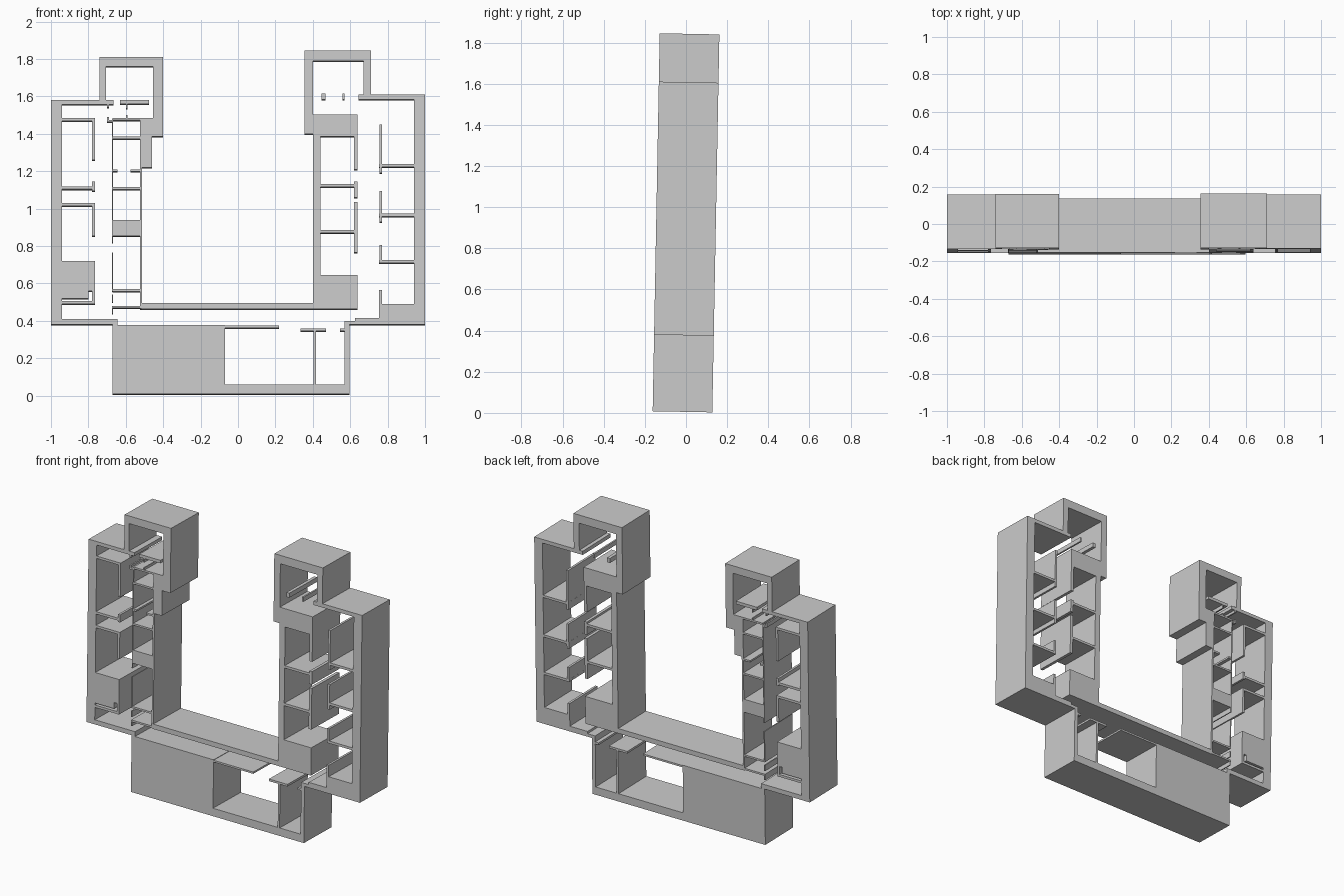
import bpy
import bmesh

cube = bpy.data.objects.get("Cube")
if cube:
    bpy.data.objects.remove(cube, do_unlink=True)

HALF_DEPTH = 0.145
LEAN = 0.0187

plaster = bpy.data.materials.new("light_grey_plaster")
plaster.use_nodes = True
grey = (0.6, 0.6, 0.6, 1.0)
plaster.diffuse_color = grey
plaster.node_tree.nodes["Principled BSDF"].inputs["Base Color"].default_value = grey


def prism(name, outline):
    """Extrude a front outline of (x, z) points through the full depth."""
    bm = bmesh.new()
    front = bm.faces.new([bm.verts.new((x, -HALF_DEPTH, z)) for x, z in outline])
    result = bmesh.ops.extrude_face_region(bm, geom=[front], use_keep_orig=True)
    moved = [v for v in result["geom"] if isinstance(v, bmesh.types.BMVert)]
    bmesh.ops.translate(bm, verts=moved, vec=(0, 2 * HALF_DEPTH, 0))
    bmesh.ops.recalc_face_normals(bm, faces=bm.faces)
    mesh = bpy.data.meshes.new(name)
    bm.to_mesh(mesh)
    bm.free()
    mesh.materials.append(plaster)
    part = bpy.data.objects.new(name, mesh)
    part.rotation_euler.x = -LEAN
    part.location = (0, -LEAN * 0.92, -LEAN * HALF_DEPTH)
    bpy.context.collection.objects.link(part)
    return part


def block(name, left, right, bottom, top):
    return prism(name, [(left, bottom), (right, bottom), (right, top), (left, top)])


def slab(name, left, right, top, thick=0.016):
    return block(name, left, right, top - thick, top)


def wall(name, middle, bottom, top, thick=0.015):
    return block(name, middle - thick / 2, middle + thick / 2, bottom, top)


# Right wing: outer shell and head room
block("right_wing_outer_wall", -1, -.94, .38, 1.58)
slab("right_wing_roof", -.94, -.665, 1.58, .023)
slab("right_wing_base", -.94, -.645, .41, .03)
block("right_wing_base_nub", -.67, -.645, .37, .41)
prism("right_head_room", [(-.74, 1.56), (-.74, 1.81), (-.4, 1.81), (-.4, 1.385),
                          (-.46, 1.385), (-.46, 1.22), (-.525, 1.22), (-.525, 1.485),
                          (-.455, 1.485), (-.455, 1.76), (-.705, 1.76), (-.705, 1.56)])
block("right_wing_inner_wall", -.525, -.513, .465, 1.22)

# Right wing: outer rooms
slab("right_upper_room_ceiling", -.94, -.765, 1.485)
wall("right_upper_room_wall", -.772, 1.26, 1.485)
slab("right_upper_room_floor", -.94, -.765, 1.12)
wall("right_upper_door_stub", -.772, 1.095, 1.145)
slab("right_middle_room_ceiling", -.94, -.765, 1.03)
wall("right_middle_room_wall", -.772, .855, 1.03)
prism("right_solid_core", [(-.94, .52), (-.94, .72), (-.765, .72), (-.765, .49),
                           (-.78, .49), (-.78, .56), (-.8, .56), (-.8, .52)])
slab("right_lower_room_ceiling", -.94, -.765, .507)

# Right wing: thin corridor wall and inner rooms
for bottom, top in [(.82, 1.48), (.56, .765), (.5, .54), (.44, .48)]:
    wall("right_corridor_wall", -.671, bottom, top, .007)
for level in (1.485, 1.385, 1.115, .865, .57, .48):
    slab("right_inner_room_floor", -.67, -.52, level, .012)
block("right_inner_solid_core", -.67, -.52, .86, .94)
slab("right_inner_door_ledge", -.67, -.645, 1.21, .012)
slab("right_inner_door_ledge", -.575, -.52, 1.21, .012)

# Right wing: head room threshold and door stubs
slab("right_head_threshold", -.63, -.475, 1.58, .02)
wall("right_head_door_stub", -.695, 1.54, 1.565, .01)
wall("right_head_door_stub", -.595, 1.535, 1.56, .007)
wall("right_head_door_stub", -.595, 1.485, 1.5, .007)
slab("right_corridor_door_ledge", -.7, -.67, 1.475, .012)
wall("right_corridor_door_stub", -.695, 1.465, 1.49, .01)

# Long bridge between the two wings
slab("bridge_slab", -.515, .64, .495, .032)
block("bridge_end_core", .4, .64, .465, .645)

# Left wing: outer shell and head room
prism("left_wing_outer_shell", [(.595, .38), (1, .38), (1, 1.61), (.71, 1.61),
                                (.71, 1.845), (.355, 1.845), (.355, 1.4), (.4, 1.4),
                                (.4, 1.79), (.67, 1.79), (.67, 1.585), (.94, 1.585),
                                (.94, .49), (.77, .49), (.77, .565), (.755, .565),
                                (.755, .415), (.625, .415), (.625, .4), (.57, .4),
                                (.57, .38)])
slab("left_head_threshold", .645, .67, 1.61, .025)
block("left_head_core", .4, .64, 1.385, 1.505)
block("left_wing_inner_wall", .4, .44, .465, 1.4)
wall("left_head_door_stub", .457, 1.585, 1.615, .022)
wall("left_head_door_stub", .565, 1.585, 1.615, .011)

# Left wing: inner rooms
wall("left_inner_upper_wall", .63, 1.21, 1.4, .02)
slab("left_inner_upper_floor", .44, .64, 1.132)
wall("left_inner_middle_wall", .63, 1.06, 1.145, .02)
slab("left_inner_lower_floor", .44, .64, .885)
wall("left_inner_lower_wall", .63, .765, 1.035, .02)

# Left wing: outer rooms
rooms = {"upper": (1.238, 1.19, 1.45), "middle": (.975, .93, 1.095),
         "lower": (.725, .71, .805)}
for room, (floor, bottom, top) in rooms.items():
    slab("left_" + room + "_room_floor", .755, .94, floor)
    wall("left_" + room + "_room_wall", .763, bottom, top)

# Bottom hall with its solid side, floor and end wall
prism("hall_shell", [(-.67, .008), (-.67, .378), (-.07, .378), (-.07, .06), (.57, .06),
                     (.57, .4), (.595, .4), (.595, .008)])
slab("hall_ceiling", -.07, .22, .375, .012)
slab("hall_door_ledge", .335, .47, .36, .014)
slab("hall_side_ledge", .545, .57, .36, .014)
wall("hall_divider", .41, .06, .355, .014)
